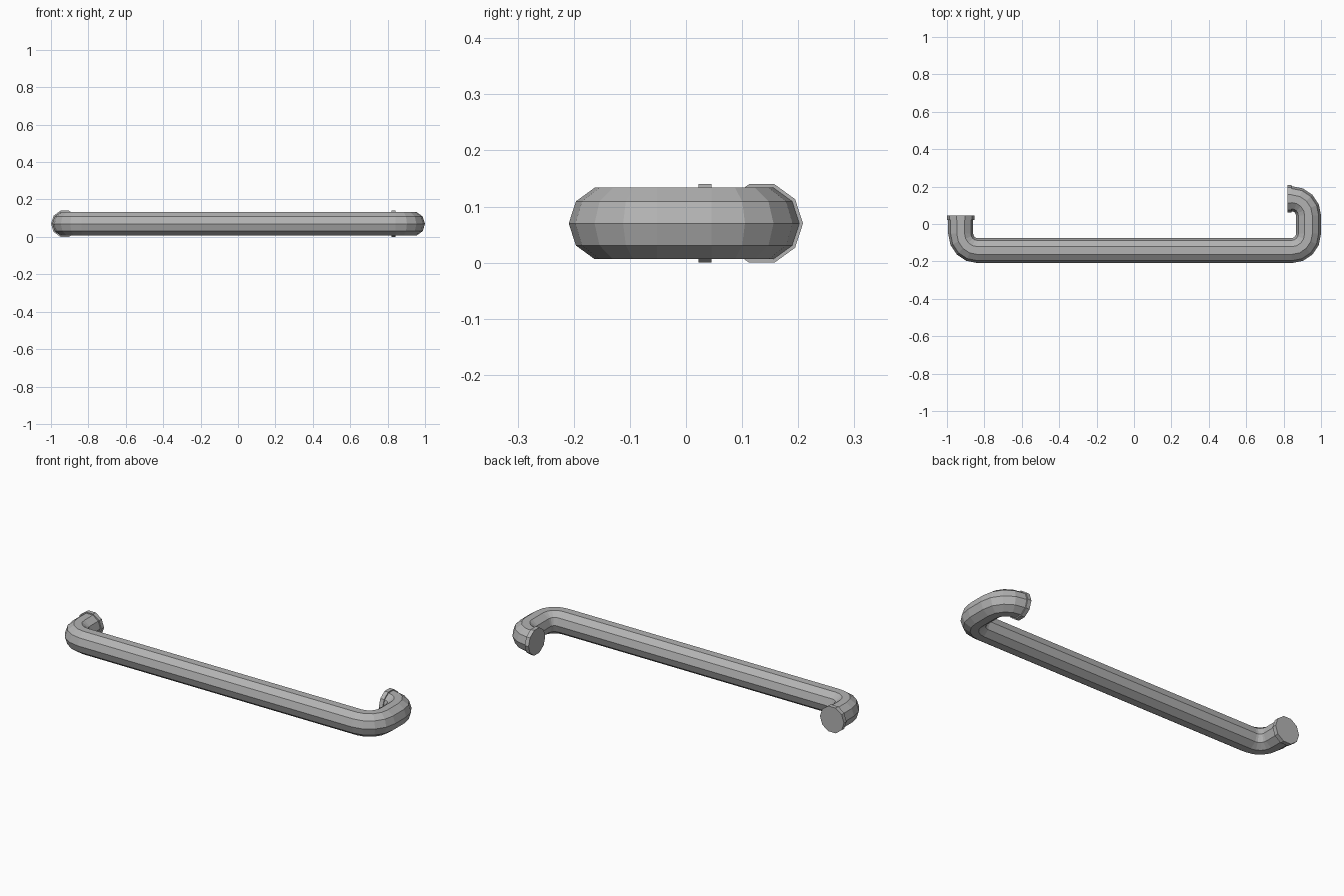
import bpy, bmesh, math
from mathutils import Vector

if "Cube" in bpy.data.objects:
    bpy.data.objects.remove(bpy.data.objects["Cube"])

SIDES = 10
Z = 0.07            # height of the pipe centre line
PIPE_R = 0.067
COLLAR_R = 0.0735
BEND_R = 0.09
BEND_STEPS = 4

metal = bpy.data.materials.new("grey metal")
metal.diffuse_color = (0.45, 0.45, 0.45, 1)
metal.use_nodes = True
metal.node_tree.nodes["Principled BSDF"].inputs["Base Color"].default_value = metal.diffuse_color


def sweep(name, path, radius):
    """Sweep a ten-sided section along a horizontal path of (point, direction)."""
    bm = bmesh.new()
    rings = []
    for p, d in path:
        side = Vector((-d.y, d.x, 0))
        rings.append([bm.verts.new(p + side * radius * math.cos(a) + Vector((0, 0, radius * math.sin(a))))
                      for a in (2 * math.pi * i / SIDES for i in range(SIDES))])
    for r0, r1 in zip(rings, rings[1:]):
        for i in range(SIDES):
            j = (i + 1) % SIDES
            bm.faces.new((r0[i], r0[j], r1[j], r1[i]))
    bm.faces.new(rings[0])
    bm.faces.new(rings[-1])
    bmesh.ops.recalc_face_normals(bm, faces=bm.faces[:])
    me = bpy.data.meshes.new(name)
    bm.to_mesh(me)
    bm.free()
    me.materials.append(metal)
    ob = bpy.data.objects.new(name, me)
    bpy.context.collection.objects.link(ob)
    return ob


def bend(cx, cy, start):
    """Quarter turn, counter-clockwise, around (cx, cy)."""
    out = []
    for i in range(BEND_STEPS + 1):
        a = math.radians(start + 90 * i / BEND_STEPS)
        out.append((Vector((cx + BEND_R * math.cos(a), cy + BEND_R * math.sin(a), Z)),
                    Vector((-math.sin(a), math.cos(a), 0))))
    return out


left, right, front, back = -0.9265, 0.933, -0.142, 0.135
down, inward = Vector((0, -1, 0)), Vector((-1, 0, 0))
left_end, hook_end = Vector((left, 0.045, Z)), Vector((0.82, back, Z))
collar_len = 0.023

# Bar with a short left arm and a hooked right arm
path = [(left_end - Vector((0, 0.005, 0)), down)]
path += bend(left + BEND_R, front + BEND_R, 180)
path += bend(right - BEND_R, front + BEND_R, 270)
path += bend(right - BEND_R, back - BEND_R, 0)
path += [(hook_end + Vector((0.005, 0, 0)), inward)]
sweep("pipe", path, PIPE_R)

# End collars
sweep("left_collar", [(left_end, down), (left_end + down * collar_len, down)], COLLAR_R)
sweep("hook_collar", [(hook_end - inward * collar_len, inward), (hook_end, inward)], COLLAR_R)
